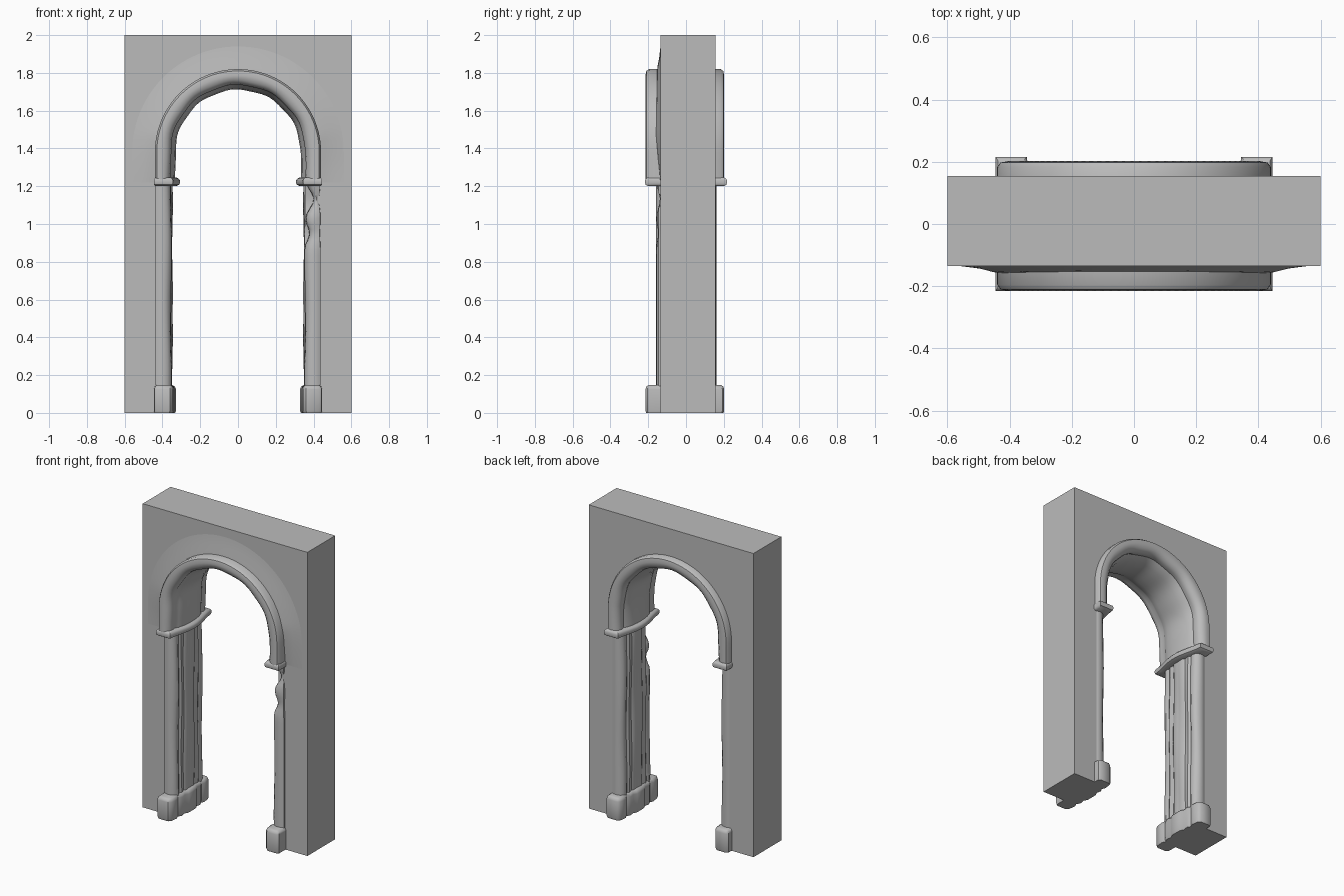
import bpy, bmesh, math

if "Cube" in bpy.data.objects:
    bpy.data.objects.remove(bpy.data.objects["Cube"], do_unlink=True)

stone = bpy.data.materials.new("grey stone")
stone.use_nodes = True
GREY = (0.5, 0.5, 0.5, 1)
stone.diffuse_color = GREY
stone.node_tree.nodes["Principled BSDF"].inputs["Base Color"].default_value = GREY

SPRING = 1.38   # centre height of the round arch
IMPOST = 1.22   # top of the shafts


def loft(name, rings, closed=True, smooth=True):
    """Skin a list of point rings; closed rings also get end caps."""
    bm = bmesh.new()
    rows = [[bm.verts.new(p) for p in ring] for ring in rings]
    n = len(rows[0])
    for a, b in zip(rows, rows[1:]):
        for i in range(n if closed else n - 1):
            j = (i + 1) % n
            bm.faces.new((a[i], a[j], b[j], b[i]))
    if closed:
        bm.faces.new(rows[0])
        bm.faces.new(rows[-1])
    bmesh.ops.recalc_face_normals(bm, faces=bm.faces)
    mesh = bpy.data.meshes.new(name)
    bm.to_mesh(mesh)
    bm.free()
    mesh.materials.append(stone)
    ob = bpy.data.objects.new(name, mesh)
    bpy.context.collection.objects.link(ob)
    if smooth:
        bpy.ops.object.select_all(action="DESELECT")
        ob.select_set(True)
        bpy.context.view_layer.objects.active = ob
        bpy.ops.object.shade_smooth_by_angle(angle=math.radians(42))
    return ob


def both_ways(half, back):
    """Complete a front half section with its rear half, scaled in depth."""
    return half + [(x, -y * back) for x, y in reversed(half)]


def arch_stations(start, steps=48):
    """Yield (cos, sin, base height) along leg, half circle and leg."""
    legs = [start + (SPRING - start) * i / 4 for i in range(4)]
    for z in legs:
        yield 1, 0, z
    for i in range(steps + 1):
        a = math.pi * i / steps
        yield math.cos(a), math.sin(a), SPRING
    for z in reversed(legs):
        yield -1, 0, z


# Wall slab with a round-headed opening
opening = [(0.42, 0)] + [(c * 0.42, z + s * 0.42) for c, s, z in arch_stations(IMPOST)] + [(-0.42, 0)]
outline = [(-0.6, 0), (-0.6, 2), (0.6, 2), (0.6, 0)]
loft("wall", [[(x, y, z) for x, z in opening + outline] for y in (-0.135, 0.155)], smooth=False)

# Arch lining: a roll at each face and a bowed soffit between
arch_half = [(0.44, -0.12), (0.44, -0.195), (0.43, -0.21), (0.405, -0.215), (0.38, -0.208),
             (0.362, -0.19), (0.356, -0.165), (0.36, -0.14), (0.348, -0.12),
             (0.337, -0.08), (0.331, -0.03)]
arch = both_ways(arch_half, 0.94)
rings = []
for k, (c, s, z) in enumerate(arch_stations(IMPOST)):
    worn = 0.003 * math.sin(k * 0.7)
    rings.append([(c * (r + worn * (r < 0.4)), y, z + s * (r + worn * (r < 0.4))) for r, y in arch])
loft("arch_lining", rings)

# Soft plaster swell around the front of the arch
rings = []
for c, s, z in arch_stations(IMPOST):
    rise = 0.028 * min(1, max(0, (z + s * 0.45 - IMPOST) / 0.25)) * (1 - 0.3 * s)
    swell = [(0.42, 1), (0.46, 0.75), (0.5, 0.35), (0.56, 0)]
    rings.append([(c * r, -0.1352 - rise * h, z + s * r) for r, h in swell])
loft("arch_surround", rings, closed=False)

shaft_half = [(0.44, -0.12), (0.436, -0.146), (0.42, -0.155), (0.398, -0.158), (0.376, -0.152),
              (0.36, -0.138), (0.354, -0.118), (0.362, -0.1), (0.352, -0.085),
              (0.358, -0.055), (0.348, -0.04), (0.35, -0.01)]
base_half = [(0.445, -0.12), (0.443, -0.205), (0.43, -0.215), (0.36, -0.215), (0.345, -0.2),
             (0.338, -0.15), (0.35, -0.125), (0.335, -0.1), (0.342, -0.065), (0.328, -0.04)]
impost_half = [(0.446, -0.12), (0.446, -0.216), (0.345, -0.216), (0.338, -0.17),
               (0.326, -0.12), (0.313, -0.06), (0.308, -0.02)]


def stack(name, section, levels, side, damage=None):
    """Loft a plan section through (height, inset) levels."""
    rings = []
    for z, inset in levels:
        ring = []
        for x, y in section:
            x += inset * (0.4 - x) / 0.06
            y *= 1 - inset / 0.2
            if damage:
                x, y = damage(x, y, z)
            ring.append((side * x, y, z))
        rings.append(ring)
    return loft(name, rings)


def weathering(x, y, z):
    """Slight wear of the shaft faces."""
    return x + 0.003 * math.sin(9 * z + 25 * y) * (x < 0.38), y


def breakage(x, y, z):
    """Weathering plus a broken patch high on the front roll."""
    x, y = weathering(x, y, z)
    if y < -0.09:
        chip = math.exp(-((z - 1.13) / 0.06) ** 2) + 0.55 * math.exp(-((z - 0.95) / 0.05) ** 2)
        x += (0.425 - x) * 0.65 * min(chip, 1)
        y += 0.02 * chip * (x < 0.43)
    return x, y


# Jamb shafts, foot blocks and imposts on both sides
shaft_levels = [(0.12 + (IMPOST - 0.12) * i / 40, 0) for i in range(41)]
foot_levels = [(0, 0.004), (0.012, 0), (0.125, 0), (0.14, 0.005), (0.147, 0.016)]
impost_levels = [(1.2, 0.014), (1.208, 0.002), (1.216, 0), (1.232, 0), (1.24, 0.004), (1.246, 0.012)]
for label, side in (("left", 1), ("right", -1)):
    stack(label + "_jamb_shafts", both_ways(shaft_half, 1.02), shaft_levels, side,
          breakage if side > 0 else weathering)
    stack(label + "_foot_block", both_ways(base_half, 0.94), foot_levels, side)
    stack(label + "_impost", both_ways(impost_half, 1.0), impost_levels, side)
